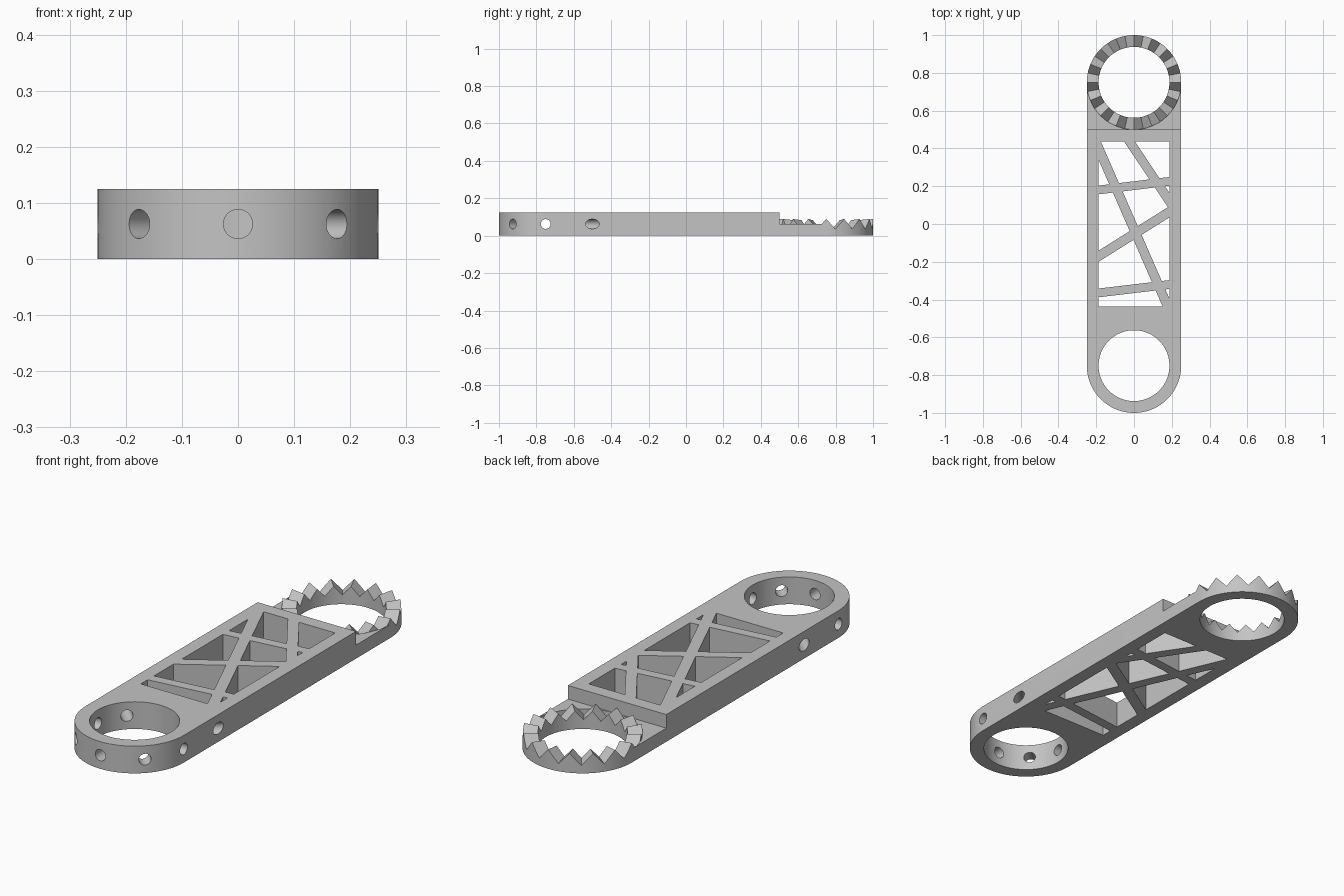
import bpy, bmesh, math
from math import sin, cos, pi
from mathutils import Vector, Matrix

cube = bpy.data.objects.get("Cube")
if cube:
    bpy.data.objects.remove(cube, do_unlink=True)

R, BORE, MID, H = 0.25, 0.1875, 0.75, 0.125   # end radius, bore, end centre, height
HALF = H / 2                                  # height of the lowered end
TEETH, PER_TOOTH = 16, 6

grey = bpy.data.materials.new("plain grey")
grey.use_nodes = True
colour = (0.55, 0.55, 0.55, 1)
grey.diffuse_color = colour
grey.node_tree.nodes["Principled BSDF"].inputs["Base Color"].default_value = colour


def make(name, bm):
    bmesh.ops.recalc_face_normals(bm, faces=bm.faces)
    mesh = bpy.data.meshes.new(name)
    bm.to_mesh(mesh)
    bm.free()
    ob = bpy.data.objects.new(name, mesh)
    bpy.context.collection.objects.link(ob)
    mesh.materials.append(grey)
    return ob


def prism(name, points, z0, z1):
    bm = bmesh.new()
    face = bm.faces.new([bm.verts.new((x, y, z0)) for x, y in points])
    top = bmesh.ops.extrude_face_region(bm, geom=[face])["geom"]
    moved = [v for v in top if isinstance(v, bmesh.types.BMVert)]
    bmesh.ops.translate(bm, verts=moved, vec=(0, 0, z1 - z0))
    return make(name, bm)


def arc(r, cy, a0, a1, n):
    return [(r * cos(a0 + (a1 - a0) * i / n), cy + r * sin(a0 + (a1 - a0) * i / n))
            for i in range(n + 1)]


def cut(target, cutter):
    mod = target.modifiers.new("cut", 'BOOLEAN')
    mod.operation, mod.solver, mod.object = 'DIFFERENCE', 'EXACT', cutter
    bpy.context.view_layer.objects.active = target
    bpy.ops.object.modifier_apply(modifier=mod.name)
    bpy.data.objects.remove(cutter, do_unlink=True)


def bar(start, end, width):
    a, b = Vector(start), Vector(end)
    along = (b - a).normalized()
    side = Vector((-along.y, along.x)) * width / 2
    a, b = a - along * 0.2, b + along * 0.2
    return prism("bar_cutter", [a + side, a - side, b - side, b + side], -0.2, 0.4)


# Full-height arm with a rounded front end
arm = prism("arm_body", arc(R, -MID, pi, 2 * pi, 48) + [(R, 0.5), (-R, 0.5)], 0, H)
cut(arm, prism("bore_cutter", arc(BORE, -MID, 0, 2 * pi, 96)[:-1], -0.1, 0.3))

# Lattice window: the crossing bars are left standing
w, l = BORE, 0.4375
window = prism("window_cutter", [(-w, -l), (w, -l), (w, l), (-w, l)], -0.1, 0.3)
for start, end, width in [
        ((-0.161, 0.341), (0.167, -0.41), 0.05),
        ((-0.024, 0.437), (0.187, 0.122), 0.048),
        ((-0.19, 0.18), (0.19, 0.226), 0.046),
        ((-0.19, -0.172), (0.19, 0.066), 0.05),
        ((-0.19, -0.365), (0.19, -0.32), 0.046)]:
    cut(window, bar(start, end, width))
cut(arm, window)

# Radial screw holes around the bore, none towards the lattice
for k in range(8):
    if k == 2:
        continue
    a = k * pi / 4
    bm = bmesh.new()
    place = (Matrix.Translation((0.28 * cos(a), -MID + 0.28 * sin(a), HALF))
             @ Matrix.Rotation(a, 4, 'Z') @ Matrix.Rotation(pi / 2, 4, 'Y'))
    bmesh.ops.create_cone(bm, cap_ends=True, segments=32, radius1=0.026,
                          radius2=0.026, depth=0.36, matrix=place)
    cut(arm, make("hole_cutter", bm))

# Lowered corner pieces between the step and the toothed ring
corners = []
for name, s in (("left_corner", 1), ("right_corner", -1)):
    pts = [(s * x, y) for x, y in arc(R, MID, 0, -pi / 2, 24)] + [(s * R, 0.5)]
    corners.append(prism(name, pts, 0, HALF))

# Toothed coupling ring, teeth growing with the radius
bm = bmesh.new()
steps = TEETH * PER_TOOTH
rows = []
for i in range(steps):
    a = 2 * pi * i / steps
    wave = 4 * abs((i % PER_TOOTH) / PER_TOOTH - 0.5) - 1
    row = []
    for r, top in ((BORE, False), (R, False), (R, True), (BORE, True)):
        z = HALF + wave * 0.027 * r / R if top else 0
        row.append(bm.verts.new((r * cos(a), MID + r * sin(a), z)))
    rows.append(row)
for i, p in enumerate(rows):
    q = rows[(i + 1) % steps]
    for j in range(4):
        k = (j + 1) % 4
        bm.faces.new((p[j], p[k], q[k], q[j]))
ring = make("toothed_ring", bm)

# Smooth walls with crisp edges
bpy.ops.object.select_all(action='DESELECT')
for ob in [arm, ring] + corners:
    ob.select_set(True)
bpy.context.view_layer.objects.active = arm
bpy.ops.object.shade_smooth_by_angle(angle=math.radians(25))
